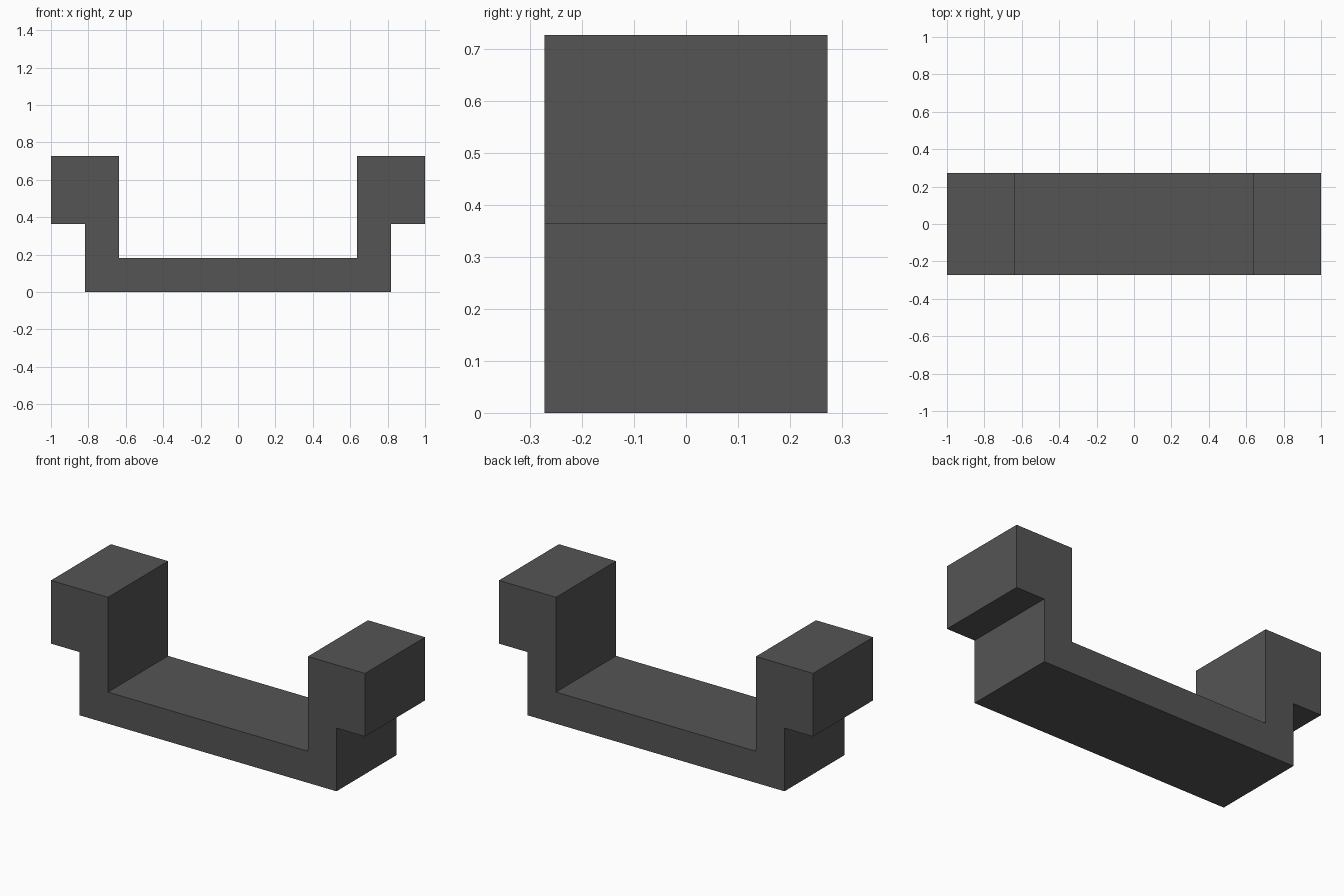
import bpy
import bmesh

cube = bpy.data.objects.get("Cube")
if cube:
    bpy.data.objects.remove(cube, do_unlink=True)

U = 1 / 11            # module size: the bracket is 22 modules long
HALF_DEPTH = 3 * U

# Single dark grey material
grey = bpy.data.materials.new("dark_grey")
grey.use_nodes = True
colour = (0.09, 0.09, 0.09, 1)
grey.diffuse_color = colour
bsdf = next(n for n in grey.node_tree.nodes if n.type == 'BSDF_PRINCIPLED')
bsdf.inputs["Base Color"].default_value = colour
bsdf.inputs["Roughness"].default_value = 0.8

# Left half of the profile in modules (x, z), from the base up and over the block
half = [(9, 0), (9, 4), (11, 4), (11, 8), (7, 8), (7, 2)]
profile = half + [(-x, z) for x, z in reversed(half)]

# Bracket: stepped profile extruded from front to back
bm = bmesh.new()
front = bm.faces.new([bm.verts.new((x * U, -HALF_DEPTH, z * U)) for x, z in profile])
extruded = bmesh.ops.extrude_face_region(bm, geom=[front], use_keep_orig=True)
back = [v for v in extruded["geom"] if isinstance(v, bmesh.types.BMVert)]
bmesh.ops.translate(bm, verts=back, vec=(0, 2 * HALF_DEPTH, 0))
bmesh.ops.recalc_face_normals(bm, faces=bm.faces)

mesh = bpy.data.meshes.new("bracket")
bm.to_mesh(mesh)
bm.free()
mesh.materials.append(grey)
bracket = bpy.data.objects.new("bracket", mesh)
bpy.context.collection.objects.link(bracket)
